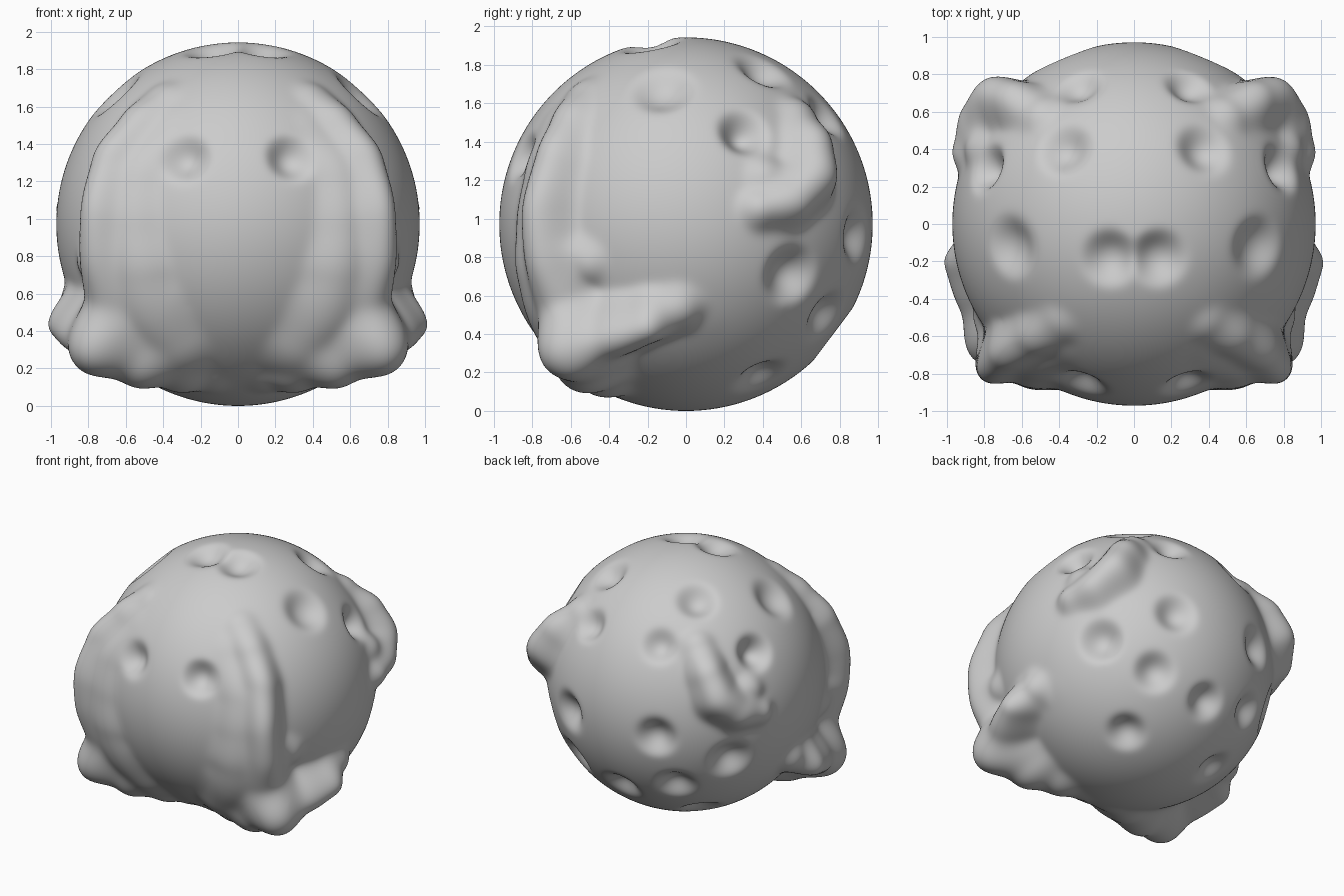
import bpy, bmesh
from mathutils import Vector

R = 0.972         # body radius

# Craters on the +x half (x, y, z from centre, radius, depth); |x| mirrors them
craters = [
    (0.28, -0.86, 0.355, 0.15, 0.085),   # face pair
    (0.13, -0.18, 0.94, 0.175, 0.085),   # top pair
    (0.65, -0.12, 0.69, 0.19, 0.075),
    (0.37, 0.40, 0.80, 0.165, 0.085),
    (0.79, 0.30, 0.475, 0.15, 0.115),
    (0.29, 0.73, 0.56, 0.145, 0.075),
    (0.37, 0.89, -0.06, 0.17, 0.09),
    (0.75, 0.54, -0.26, 0.18, 0.10),
    (0.42, 0.72, -0.47, 0.165, 0.085),
    (0.00, 0.75, -0.56, 0.155, 0.085),
    (0.39, 0.38, -0.79, 0.16, 0.08),
]

# Ridges on the +x half: crest points (x, y, z from centre, half width)
ridges = [
    # front leg crest running down to the foot corner
    [(0.43, -0.57, 0.71, 0.14), (0.59, -0.66, 0.58, 0.16), (0.75, -0.75, 0.37, 0.17),
     (0.82, -0.83, 0.06, 0.175), (0.82, -0.81, -0.18, 0.18), (0.78, -0.73, -0.42, 0.21),
     (0.79, -0.69, -0.60, 0.25)],
    # broad inner flank of the leg
    [(0.46, -0.68, 0.55, 0.19), (0.64, -0.79, 0.25, 0.23), (0.66, -0.83, 0.00, 0.25),
     (0.65, -0.82, -0.28, 0.30), (0.62, -0.75, -0.50, 0.35), (0.45, -0.64, -0.74, 0.32)],
    # knuckle on the outside of the leg
    [(0.80, -0.68, -0.16, 0.15), (0.84, -0.56, -0.22, 0.15)],
    # foot corner and arm along the side
    [(0.82, -0.65, -0.69, 0.28), (0.92, -0.45, -0.65, 0.20), (1.01, -0.22, -0.575, 0.17),
     (0.94, -0.05, -0.48, 0.16), (0.83, 0.10, -0.50, 0.14)],
    # underside of the foot
    [(0.80, -0.65, -0.75, 0.28), (0.60, -0.60, -0.83, 0.27), (0.36, -0.50, -0.87, 0.22),
     (0.18, -0.45, -0.87, 0.15)],
    # hooked lump at the rear
    [(0.55, 0.63, 0.60, 0.15), (0.72, 0.73, 0.45, 0.18), (0.83, 0.75, 0.28, 0.20),
     (0.92, 0.62, 0.14, 0.18), (0.97, 0.42, 0.09, 0.14)],
    # small lobe inside the hook
    [(0.89, 0.45, 0.26, 0.14), (0.84, 0.56, 0.22, 0.14)],
]


def falloff(d, w):
    return (1 - (d / w) ** 2.5) ** 2 if d < w else 0.0


def prepare(path):
    """Turn crest points into segments of unit directions, heights and widths."""
    pts = [(Vector(p[:3]).normalized(), Vector(p[:3]).length - R, p[3]) for p in path]
    return list(zip(pts, pts[1:]))


def ridge_height(n, segs):
    best = 0.0
    for (a, ha, wa), (b, hb, wb) in segs:
        ab = b - a
        t = min(1.0, max(0.0, (n - a).dot(ab) / ab.length_squared))
        q = (a + ab * t).normalized()
        t = t * t * (3 - 2 * t)
        best = max(best, (ha + (hb - ha) * t) * falloff((n - q).length, wa + (wb - wa) * t))
    return best


crater_dirs = [(Vector(c[:3]).normalized(), c[3], c[4]) for c in craters]
ridge_segs = [prepare(r) for r in ridges]


def surface_radius(n):
    m = Vector((abs(n.x), n.y, n.z))
    r = R + sum(ridge_height(m, s) ** 4 for s in ridge_segs) ** 0.25
    return r - max(d * falloff((m - c).length, w) for c, w, d in crater_dirs)


# Body: fine sphere sculpted by the craters and ridges
bm = bmesh.new()
bmesh.ops.create_icosphere(bm, subdivisions=7, radius=1)
for v in bm.verts:
    n = v.co.normalized()
    v.co = n * surface_radius(n)

# Soften the creases between neighbouring ridges
for _ in range(8):
    bmesh.ops.smooth_vert(bm, verts=bm.verts, factor=0.5, use_axis_x=True, use_axis_y=True, use_axis_z=True)
low = min(v.co.z for v in bm.verts)
for v in bm.verts:
    v.co.z -= low
for f in bm.faces:
    f.smooth = True

mesh = bpy.data.meshes.new("cratered_body")
bm.to_mesh(mesh)
bm.free()
body = bpy.data.objects.new("cratered_body", mesh)
bpy.context.collection.objects.link(body)
